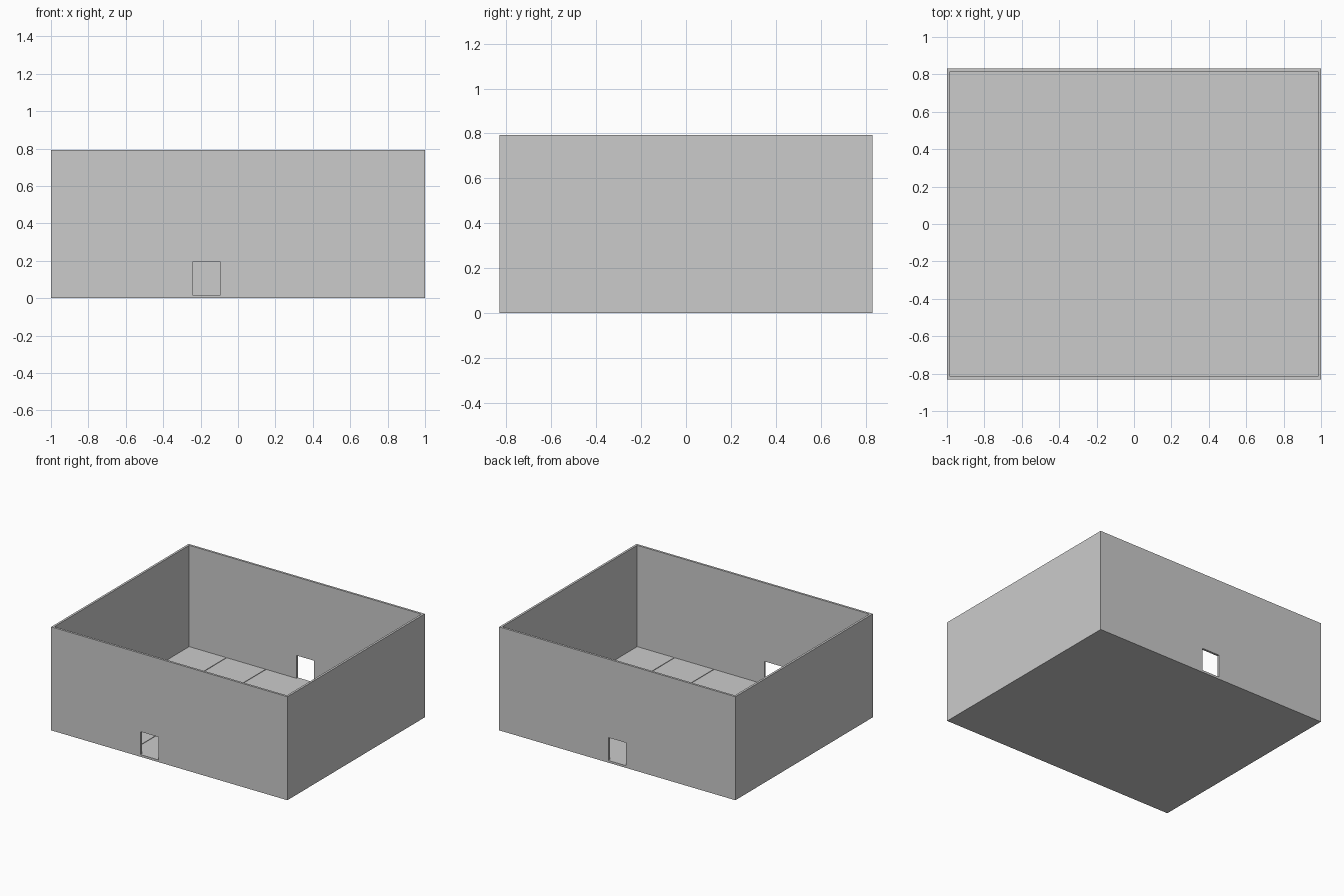
import bpy
import bmesh

if "Cube" in bpy.data.objects:
    bpy.data.objects.remove(bpy.data.objects["Cube"], do_unlink=True)

# Main sizes
HX, HY, HEIGHT = 1.0, 0.831, 0.792
WALL, FLOOR = 0.0167, 0.0167
JOINT, JOINT_DEPTH = 0.006, 0.004
DOOR_HALF, DOOR_TOP = 0.075, 0.192
FRONT_DOOR_X, BACK_DOOR_X = -0.168, 0.0
JOINTS_X = [s * v for v in (1 / 3, 2 / 3) for s in (-1, 1)]
JOINTS_Y = [-1 / 6, 1 / 6]

# One concrete colour
concrete = bpy.data.materials.new("grey concrete")
concrete.use_nodes = True
colour = (0.6, 0.6, 0.6, 1)
concrete.diffuse_color = colour
bsdf = next(n for n in concrete.node_tree.nodes if n.type == "BSDF_PRINCIPLED")
bsdf.inputs["Base Color"].default_value = colour
bsdf.inputs["Roughness"].default_value = 0.8


def cuts(half, joints, doors=()):
    """Sorted break lines along one plan axis."""
    values = [-half, half, WALL - half, half - WALL]
    for c in joints:
        values += [c - JOINT / 2, c + JOINT / 2]
    for c in doors:
        values += [c - DOOR_HALF, c + DOOR_HALF]
    return sorted(values)


AXES = (cuts(HX, JOINTS_X, (FRONT_DOOR_X, BACK_DOOR_X)), cuts(HY, JOINTS_Y),
        [0, FLOOR - JOINT_DEPTH, FLOOR, DOOR_TOP, HEIGHT])


def solid(cell):
    """Whether a block of the building is filled."""
    if any(i < 0 or i >= len(a) - 1 for i, a in zip(cell, AXES)):
        return False
    x, y, z = ((a[i] + a[i + 1]) / 2 for i, a in zip(cell, AXES))
    inside = abs(x) < HX - WALL and abs(y) < HY - WALL
    if z < FLOOR:
        on_joint = (any(abs(x - c) < JOINT / 2 for c in JOINTS_X)
                    or any(abs(y - c) < JOINT / 2 for c in JOINTS_Y))
        return not (inside and on_joint and z > FLOOR - JOINT_DEPTH)
    if inside:
        return False
    door_x = FRONT_DOOR_X if y < 0 else BACK_DOOR_X
    in_door = abs(y) > HY - WALL and abs(x - door_x) < DOOR_HALF
    return not (in_door and z < DOOR_TOP)


def build(name, layers):
    """Skin the exposed sides of the filled blocks in the given layers."""
    bm = bmesh.new()
    for i in range(len(AXES[0]) - 1):
        for j in range(len(AXES[1]) - 1):
            for k in layers:
                cell = (i, j, k)
                if not solid(cell):
                    continue
                for axis in range(3):
                    u, v = (axis + 1) % 3, (axis + 2) % 3
                    for side in (0, 1):
                        beside = list(cell)
                        beside[axis] += 2 * side - 1
                        if solid(beside):
                            continue
                        ring = [(0, 0), (1, 0), (1, 1), (0, 1)]
                        if not side:
                            ring.reverse()
                        verts = []
                        for du, dv in ring:
                            p = list(cell)
                            p[axis] += side
                            p[u] += du
                            p[v] += dv
                            verts.append(bm.verts.new([AXES[n][p[n]] for n in range(3)]))
                        bm.faces.new(verts)
    bmesh.ops.remove_doubles(bm, verts=bm.verts, dist=0.0001)
    mesh = bpy.data.meshes.new(name)
    bm.to_mesh(mesh)
    bm.free()
    mesh.materials.append(concrete)
    bpy.context.collection.objects.link(bpy.data.objects.new(name, mesh))


# Slab with control joints, and the open-topped walls with two doorways
build("floor_slab", (0, 1))
build("outer_walls", (2, 3))
